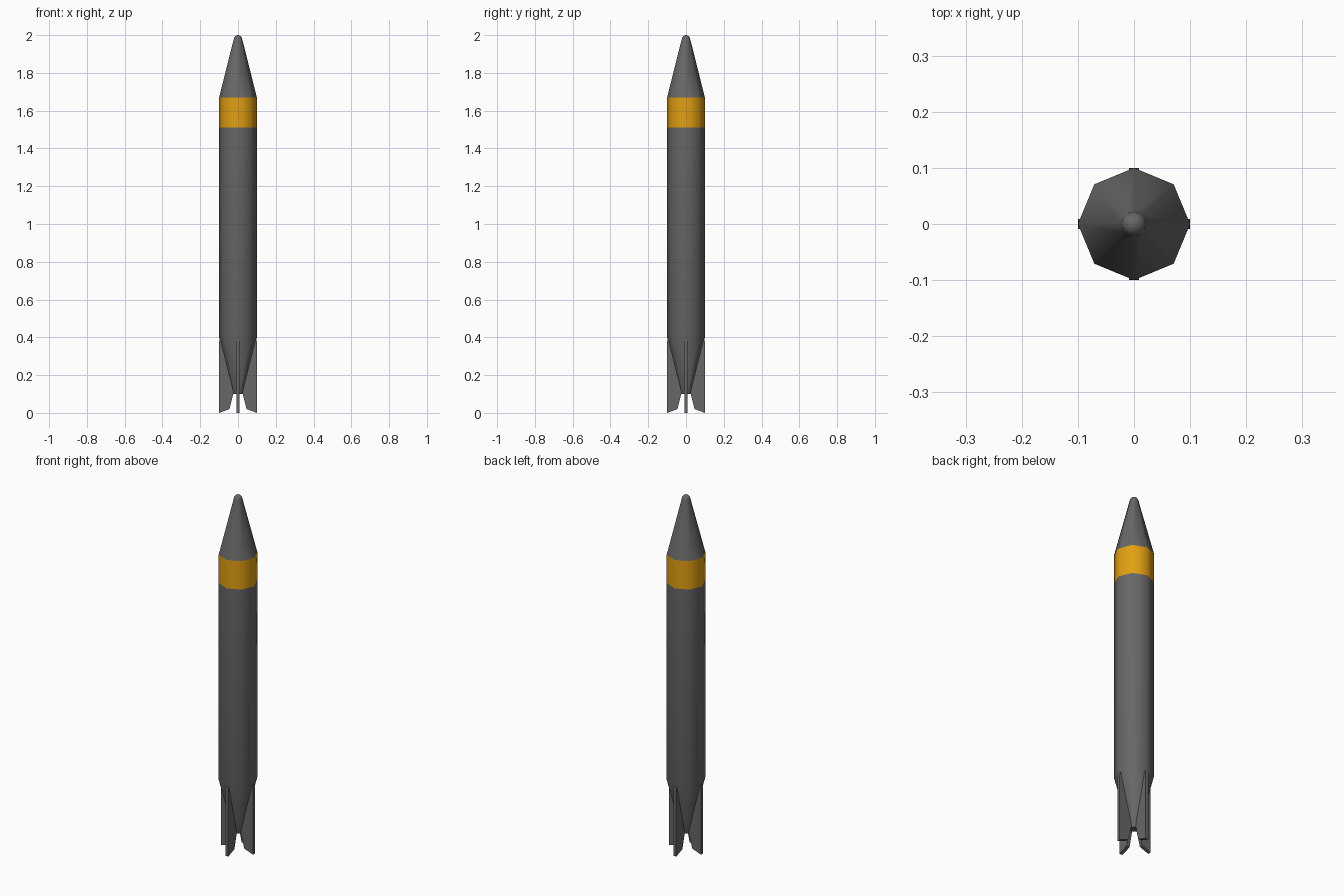
import bpy, bmesh, math

if "Cube" in bpy.data.objects:
    bpy.data.objects.remove(bpy.data.objects["Cube"])


def material(name, rgb):
    m = bpy.data.materials.new(name)
    m.diffuse_color = (*rgb, 1)
    m.use_nodes = True
    m.node_tree.nodes["Principled BSDF"].inputs["Base Color"].default_value = m.diffuse_color
    return m


GREY = material("dark_grey", (0.135, 0.135, 0.135))
ORANGE = material("orange", (0.76, 0.35, 0.006))


def finish(name, bm, mat, angle):
    bmesh.ops.recalc_face_normals(bm, faces=bm.faces)
    mesh = bpy.data.meshes.new(name)
    bm.to_mesh(mesh)
    bm.free()
    mesh.materials.append(mat)
    obj = bpy.data.objects.new(name, mesh)
    bpy.context.collection.objects.link(obj)
    bpy.ops.object.select_all(action='DESELECT')
    obj.select_set(True)
    bpy.context.view_layer.objects.active = obj
    bpy.ops.object.shade_smooth_by_angle(angle=math.radians(angle))
    return obj


def lathe(name, profile, mat, sides=8, cap_bottom=False, cap_top=False):
    """Stack of rings (radius, z) joined by side faces."""
    bm = bmesh.new()
    rings = [[bm.verts.new((r * math.cos(2 * math.pi * i / sides),
                            r * math.sin(2 * math.pi * i / sides), z))
              for i in range(sides)] for r, z in profile]
    for a, b in zip(rings, rings[1:]):
        for i in range(sides):
            j = (i + 1) % sides
            bm.faces.new((a[i], a[j], b[j], b[i]))
    if cap_bottom:
        bm.faces.new(rings[0][::-1])
    if cap_top:
        bm.faces.new(rings[-1])
    return finish(name, bm, mat, 50)


# Octagonal hull: tapered tail and long body, band, nose
lathe("body", [(0.025, 0.10), (0.1, 0.40), (0.1, 1.51)], GREY, cap_bottom=True)
lathe("warning_band", [(0.1, 1.51), (0.1, 1.67)], ORANGE)
lathe("nose_cone", [(0.1, 1.67), (0.022, 1.98)], GREY, cap_top=True)

# Rounded tip
tip_angles = [math.radians(a) for a in (0, 22, 45, 67, 86)]
lathe("nose_tip", [(0.022 * math.cos(a), 1.978 + 0.022 * math.sin(a)) for a in tip_angles],
      GREY, sides=16, cap_top=True)

# Four tail fins from one (radius, z) outline
FIN = [(0.1, 0.0), (0.045, 0.02), (0.025, 0.10), (0.025, 0.39), (0.0985, 0.39), (0.1, 0.37)]
HALF = 0.009
for k in range(4):
    c, s = round(math.cos(k * math.pi / 2)), round(math.sin(k * math.pi / 2))
    bm = bmesh.new()
    sides = [[bm.verts.new((c * r - s * t, s * r + c * t, z)) for r, z in FIN]
             for t in (-HALF, HALF)]
    bm.faces.new(sides[0])
    bm.faces.new(sides[1][::-1])
    for i in range(len(FIN)):
        j = (i + 1) % len(FIN)
        bm.faces.new((sides[0][i], sides[1][i], sides[1][j], sides[0][j]))
    finish(f"tail_fin_{k + 1}", bm, GREY, 30)
